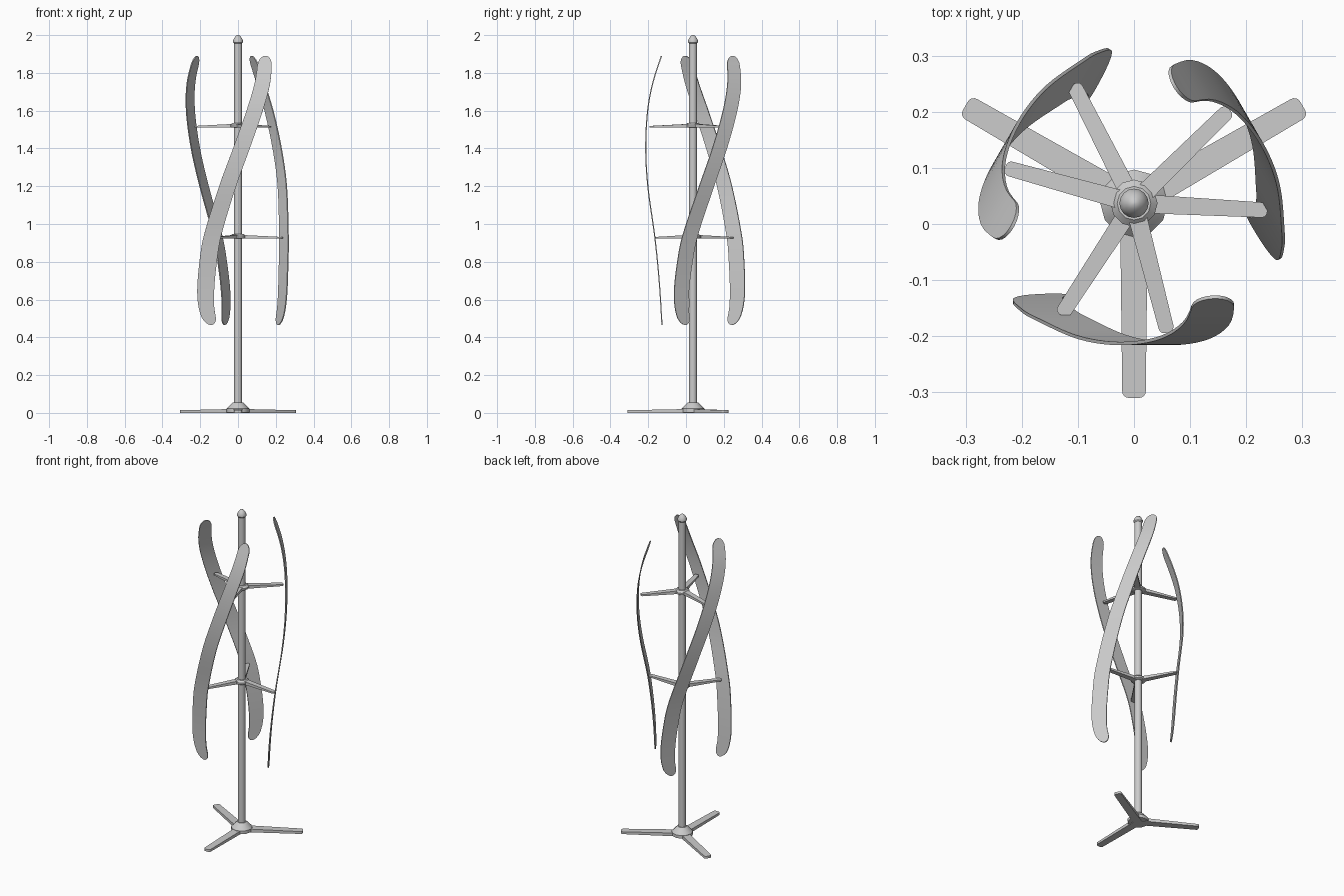
import bpy, bmesh, math
from mathutils import Matrix, Vector

if "Cube" in bpy.data.objects:
    bpy.data.objects.remove(bpy.data.objects["Cube"])

AXIS = Vector((0, 0.037, 0))   # mast axis


def finish(name, bm, angle=0.0, smooth=35):
    bmesh.ops.recalc_face_normals(bm, faces=bm.faces)
    me = bpy.data.meshes.new(name)
    bm.to_mesh(me)
    bm.free()
    ob = bpy.data.objects.new(name, me)
    bpy.context.collection.objects.link(ob)
    ob.location = AXIS
    ob.rotation_euler.z = math.radians(angle)
    bpy.ops.object.select_all(action='DESELECT')
    ob.select_set(True)
    bpy.context.view_layer.objects.active = ob
    if smooth:
        bpy.ops.object.shade_smooth_by_angle(angle=math.radians(smooth))
    return ob


def lathe(name, profile, sides):
    bm = bmesh.new()
    rings = []
    for r, z in profile:
        rings.append([bm.verts.new((r * math.cos(2 * math.pi * i / sides),
                                    r * math.sin(2 * math.pi * i / sides), z))
                      for i in range(sides)])
    for a, b in zip(rings, rings[1:]):
        for i in range(sides):
            j = (i + 1) % sides
            bm.faces.new((a[i], a[j], b[j], b[i]))
    bm.faces.new(rings[0])
    bm.faces.new(rings[-1])
    return finish(name, bm)


def bar(name, length, w0, w1, z0, top0, top1, corner, angle):
    """Flat tapered bar along +x with rounded outer corners."""
    outline = [(0, -w0)]
    for cy, start in ((-(w1 - corner), -90), (w1 - corner, 0)):
        for k in range(5):
            a = math.radians(start + 22.5 * k)
            outline.append((length - corner + corner * math.cos(a), cy + corner * math.sin(a)))
    outline.append((0, w0))
    bm = bmesh.new()
    lo = [bm.verts.new((x, y, z0)) for x, y in outline]
    hi = [bm.verts.new((x, y, top0 + (top1 - top0) * x / length)) for x, y in outline]
    n = len(outline)
    bm.faces.new(lo)
    bm.faces.new(hi)
    for i in range(n):
        j = (i + 1) % n
        bm.faces.new((lo[i], lo[j], hi[j], hi[i]))
    return finish(name, bm, angle)


def spline(table, z):
    """Smooth cubic interpolation of (z, value) pairs."""
    n = len(table)

    def slope(i):
        a, b = table[max(i - 1, 0)], table[min(i + 1, n - 1)]
        return (b[1] - a[1]) / (b[0] - a[0])
    i = 0
    while i < n - 2 and z > table[i + 1][0]:
        i += 1
    (za, a), (zb, b) = table[i], table[i + 1]
    h = zb - za
    t = (z - za) / h
    return ((2*t**3 - 3*t**2 + 1) * a + (t**3 - 2*t**2 + t) * h * slope(i)
            + (3*t**2 - 2*t**3) * b + (t**3 - t**2) * h * slope(i + 1))


# Blade: sideways sweep, outward bow and half width by height
CENTRE = [(0.465, -0.142), (0.55, -0.166), (0.65, -0.171), (0.8, -0.158), (0.93, -0.137),
          (1.2, -0.055), (1.4, 0.018), (1.6, 0.088), (1.75, 0.13), (1.89, 0.145)]
BOW = [(0.465, -0.127), (0.7, -0.142), (0.93, -0.165), (1.2, -0.202),
       (1.4, -0.213), (1.6, -0.203), (1.75, -0.175), (1.89, -0.130)]
WIDTH = [(0.465, 0.036), (0.65, 0.045), (1.2, 0.045), (1.7, 0.042), (1.89, 0.036)]
Z0, Z1, ROUND = 0.465, 1.89, 0.05


def blade(angle):
    levels = [Z0 + ROUND * (1 - math.cos(math.radians(a))) for a in range(5, 91, 17)]
    top = [Z1 - (z - Z0) for z in reversed(levels)]
    a, b = levels[-1], top[0]
    levels += [a + (b - a) * k / 40 for k in range(1, 40)] + top
    bm = bmesh.new()
    rows = []
    for z in levels:
        d = min(z - Z0, Z1 - z, ROUND) / ROUND
        w = spline(WIDTH, z) * math.sqrt(max(0, 1 - (1 - d) ** 2))
        x, y = spline(CENTRE, z), spline(BOW, z) - AXIS.y
        rows.append([bm.verts.new((x + w * u, y, z)) for u in (-1, -0.5, 0, 0.5, 1)])
    for p, q in zip(rows, rows[1:]):
        for i in range(4):
            bm.faces.new((p[i], p[i + 1], q[i + 1], q[i]))
    ob = finish("blade", bm, angle)
    m = ob.modifiers.new("thickness", 'SOLIDIFY')
    m.thickness = 0.006
    m.offset = 0
    bpy.ops.object.modifier_apply(modifier=m.name)
    bpy.ops.object.shade_smooth_by_angle(angle=math.radians(35))


# Mast with pointed cap
lathe("mast", [(0.021, 0.02), (0.021, 1.962)], 24)
lathe("mast_cap", [(0.021, 1.955), (0.026, 1.962), (0.026, 1.972), (0.020, 1.985),
                   (0.011, 1.996), (0.003, 2.0)], 16)
# Base hub
lathe("base_hub", [(0.060, 0.003), (0.060, 0.022), (0.052, 0.030), (0.034, 0.050),
                   (0.026, 0.056), (0.020, 0.056)], 12)
# Arm hubs
for z in (0.93, 1.518):
    lathe("arm_hub", [(0.036, z - 0.008), (0.042, z - 0.004), (0.042, z + 0.006),
                      (0.030, z + 0.017), (0.020, z + 0.017)], 12)

# Three-fold parts: feet, blades, lower and upper arms
for k in range(3):
    t = 120 * k
    bar("base_foot", 0.347, 0.025, 0.021, 0.0, 0.021, 0.014, 0.012, 270 + t)
    blade(t)
    bar("lower_arm", 0.238, 0.017, 0.0135, 0.922, 0.943, 0.931, 0.010, 237 + t)
    bar("upper_arm", 0.238, 0.017, 0.0135, 1.510, 1.531, 1.519, 0.010, 284.5 + t)
